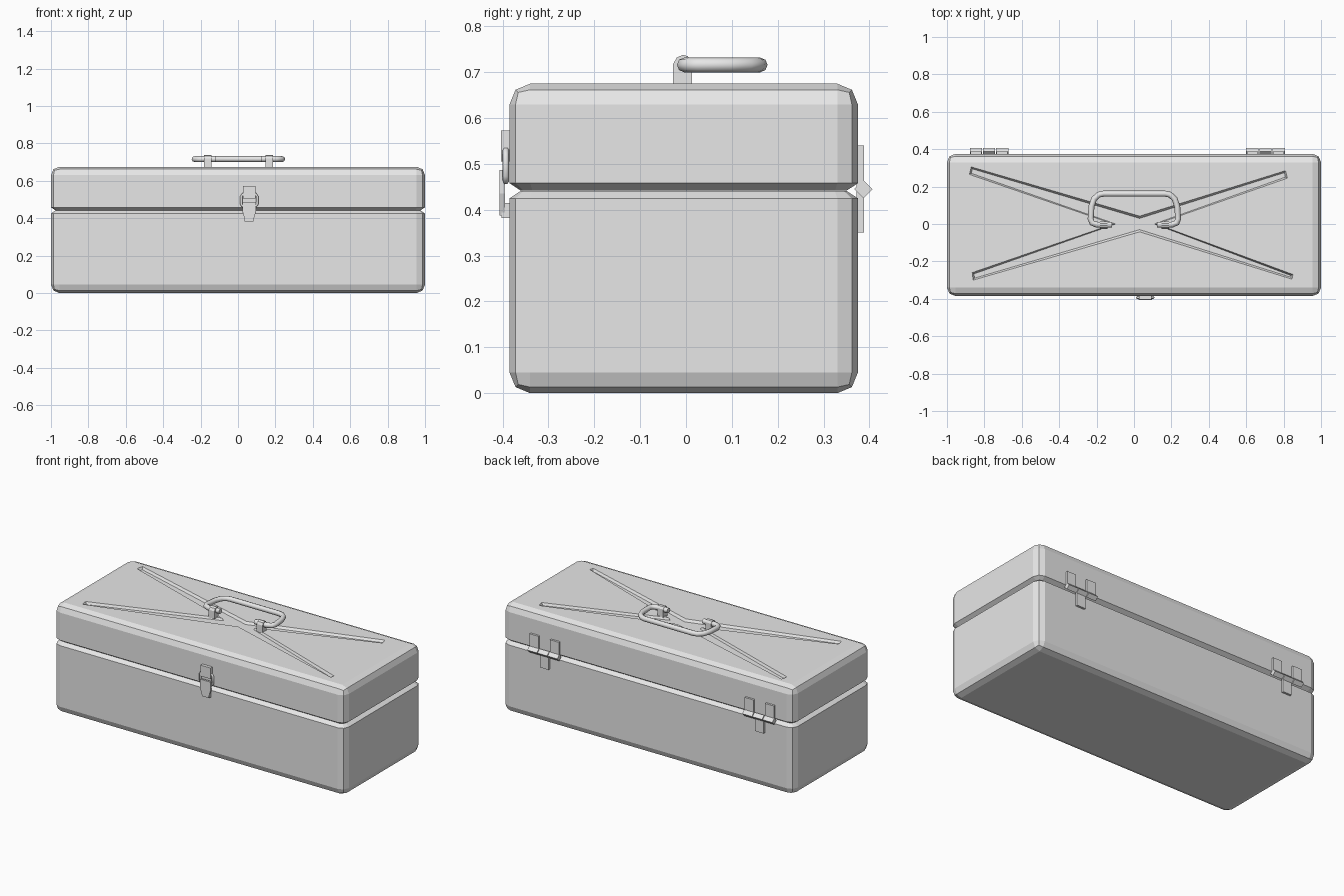
import bpy, bmesh
from mathutils import Vector

if "Cube" in bpy.data.objects:
    bpy.data.objects.remove(bpy.data.objects["Cube"])

grey = bpy.data.materials.new("light_grey")
grey.use_nodes = True
grey.diffuse_color = (0.8, 0.8, 0.8, 1)
grey.node_tree.nodes["Principled BSDF"].inputs["Base Color"].default_value = (0.8, 0.8, 0.8, 1)


def finish(bm, name):
    bmesh.ops.recalc_face_normals(bm, faces=bm.faces)
    mesh = bpy.data.meshes.new(name)
    bm.to_mesh(mesh)
    bm.free()
    mesh.materials.append(grey)
    ob = bpy.data.objects.new(name, mesh)
    bpy.context.collection.objects.link(ob)
    return ob


def add_box(bm, lo, hi):
    lo, hi = Vector(lo), Vector(hi)
    verts = bmesh.ops.create_cube(bm, size=1)["verts"]
    for v in verts:
        v.co = (lo + hi) / 2 + v.co * (hi - lo)


def box(name, lo, hi):
    bm = bmesh.new()
    add_box(bm, lo, hi)
    return finish(bm, name)


def prism(name, points, start, depth):
    """Extrude a closed 3D outline from start along depth."""
    bm = bmesh.new()
    face = bm.faces.new([bm.verts.new(Vector(p) + Vector(start)) for p in points])
    new = bmesh.ops.extrude_face_region(bm, geom=[face])["geom"]
    bmesh.ops.translate(bm, vec=depth, verts=[g for g in new if isinstance(g, bmesh.types.BMVert)])
    return finish(bm, name)


def rod(name, points, radius, cyclic, resolution):
    curve = bpy.data.curves.new(name, "CURVE")
    curve.dimensions = "3D"
    curve.bevel_depth = radius
    curve.bevel_resolution = resolution
    curve.use_fill_caps = True
    spline = curve.splines.new("POLY")
    spline.points.add(len(points) - 1)
    for p, co in zip(spline.points, points):
        p.co = (*co, 1)
    spline.use_cyclic_u = cyclic
    curve.materials.append(grey)
    ob = bpy.data.objects.new(name, curve)
    bpy.context.collection.objects.link(ob)
    return ob


def shell(name, z0, z1, rim):
    """Half of the case: rounded everywhere but the rim, which tapers inward."""
    bm = bmesh.new()
    add_box(bm, (-1, BACK - 0.76, z0), (1, BACK, z1))
    edges = [e for e in bm.edges if any(abs(v.co.z - rim) > 1e-4 for v in e.verts)]
    bmesh.ops.bevel(bm, geom=edges, offset=0.045, segments=2, profile=0.5, affect="EDGES")
    cap = [f for f in bm.faces if all(abs(v.co.z - rim) < 1e-4 for v in f.verts)]
    bmesh.ops.inset_region(bm, faces=cap, thickness=0.024, depth=0.0155)
    return finish(bm, name)


# Case halves
FRONT, BACK, TOP = -0.385, 0.375, 0.675
shell("case_base", 0, 0.425, 0.425)
lid = shell("case_lid", 0.458, TOP, 0.458)

# Pressed cross in the lid: sloping walls with a flat floor
cross = [(-0.87, 0.305), (0.03, 0.042), (0.81, 0.285), (0.82, 0.245), (0.12, 0),
         (0.85, -0.27), (0.845, -0.295), (0.03, -0.042), (-0.86, -0.3),
         (-0.865, -0.26), (-0.11, 0), (-0.88, 0.265)]
bm = bmesh.new()
outline = bm.faces.new([bm.verts.new((x, y, TOP)) for x, y in reversed(cross)])
floor = bmesh.ops.extrude_face_region(bm, geom=[outline])["geom"]
floor_face = [g for g in floor if isinstance(g, bmesh.types.BMFace)]
bmesh.ops.translate(bm, vec=(0, 0, -0.014), verts=floor_face[0].verts)
bmesh.ops.inset_region(bm, faces=floor_face, thickness=0.012, depth=0)
ring = [v for v in bm.verts if v.co.z < TOP - 0.01 and v not in floor_face[0].verts]
for v in ring:
    v.co.z = TOP
bmesh.ops.remove_doubles(bm, verts=bm.verts, dist=1e-5)
# lift the upper outline a little so the cut passes cleanly through the lid
for f in [f for f in bm.faces if all(v.co.z > TOP - 0.001 for v in f.verts)]:
    new = bmesh.ops.extrude_face_region(bm, geom=[f])["geom"]
    bmesh.ops.translate(bm, vec=(0, 0, 0.01), verts=[g for g in new if isinstance(g, bmesh.types.BMVert)])
    bmesh.ops.delete(bm, geom=[f], context="FACES")
cutter = finish(bm, "lid_cross_cutter")
cutter.hide_render = True
cutter.hide_viewport = True
cut = lid.modifiers.new("pressed_cross", "BOOLEAN")
cut.operation = "DIFFERENCE"
cut.solver = "EXACT"
cut.object = cutter

# Carrying handle lying toward the back
half = [(0.12, -0.004), (0.2, -0.004), (0.226, 0.006), (0.234, 0.028),
        (0.229, 0.095), (0.215, 0.135), (0.19, 0.157), (0.165, 0.162)]
path = half + [(-x, y) for x, y in reversed(half)]
rod("handle", [(x + 0.002, y, 0.716) for x, y in path], 0.016, False, 2)

# Handle brackets with rounded tops
bracket = [(0, -0.028, 0.67), (0, 0.013, 0.67), (0, 0.013, 0.722), (0, 0.004, 0.735),
           (0, -0.007, 0.738), (0, -0.02, 0.732), (0, -0.028, 0.718)]
for side, x in (("right", -0.182), ("left", 0.148)):
    prism("handle_bracket_" + side, bracket, (x, 0, 0), (0.04, 0, 0))

# Front latch: catch on the lid, wire loop, tapered lever on the base
LX = 0.06
box("latch_catch", (LX - 0.034, -0.404, 0.505), (LX + 0.034, FRONT + 0.005, 0.573))
loop = [(-0.034, 0.462), (0.034, 0.462), (0.043, 0.475), (0.043, 0.515),
        (0.034, 0.53), (-0.034, 0.53), (-0.043, 0.515), (-0.043, 0.475)]
rod("latch_loop", [(LX + x, -0.393, z) for x, z in loop], 0.007, True, 1)
lever = [(-0.036, 0.487), (0.036, 0.487), (0.036, 0.435), (0.022, 0.387),
         (-0.022, 0.387), (-0.036, 0.435)]
prism("latch_lever", [(x, 0, z) for x, z in lever], (LX, -0.407, 0), (0, 0.012, 0))
box("latch_mount", (LX - 0.024, -0.402, 0.382), (LX + 0.024, FRONT + 0.005, 0.415))

# Back hinges: two lid leaves, one base leaf, three square knuckles
knuckle = [(0, 0.02, 0), (0, 0, 0.02), (0, -0.02, 0), (0, 0, -0.02)]
for side, hx in (("right", -0.775), ("left", 0.703)):
    for i in (-1, 0, 1):
        x = hx + i * 0.07
        z0, z1 = (0.35, 0.445) if i == 0 else (0.445, 0.54)
        label = side + "_" + ("outer", "middle", "inner")[i + 1]
        box("hinge_leaf_" + label, (x - 0.03, BACK - 0.003, z0), (x + 0.03, BACK + 0.013, z1))
        prism("hinge_knuckle_" + label, knuckle, (x - 0.033, 0.387, 0.445), (0.066, 0, 0))
